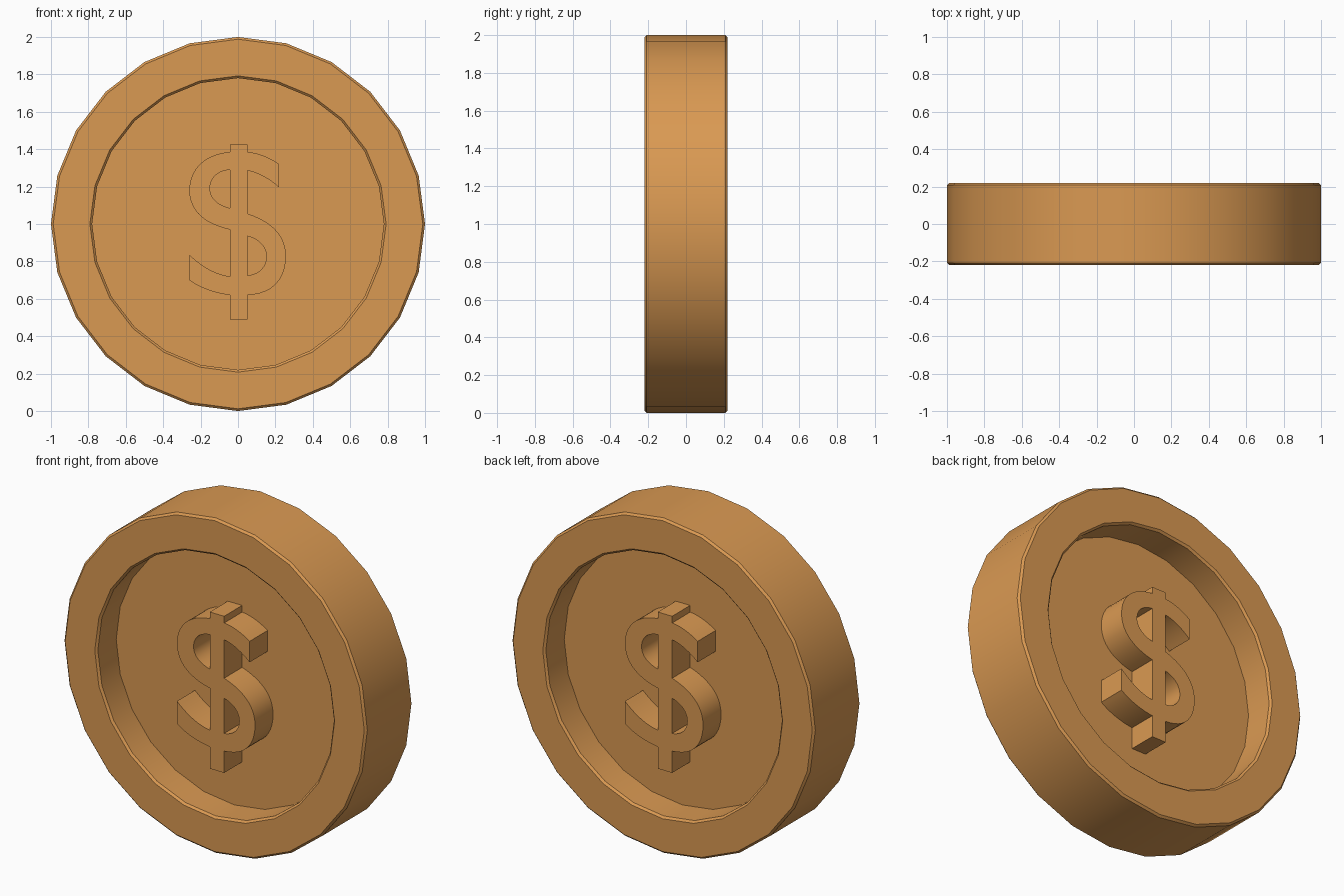
import bpy
import bmesh
from math import cos, sin, pi, radians
from mathutils import Vector
from mathutils.geometry import interpolate_bezier

SIDES = 24
RADIUS = 1.0
RECESS_RADIUS = 0.78
HALF_THICKNESS = 0.22
FLOOR = 0.035
RELIEF = 0.205
BEVEL = 0.012

default_cube = bpy.data.objects.get("Cube")
if default_cube:
    bpy.data.objects.remove(default_cube, do_unlink=True)

copper = bpy.data.materials.new("copper")
copper.use_nodes = True
copper_colour = (0.70, 0.32, 0.085, 1.0)
copper.diffuse_color = copper_colour
copper.node_tree.nodes["Principled BSDF"].inputs["Base Color"].default_value = copper_colour


def select_only(obj):
    bpy.ops.object.select_all(action="DESELECT")
    obj.select_set(True)
    bpy.context.view_layer.objects.active = obj


def smooth(obj):
    select_only(obj)
    bpy.ops.object.shade_smooth_by_angle(angle=radians(30))


# Coin body: a turned profile with a recess on both faces
def build_body():
    half = [
        (RECESS_RADIUS, -FLOOR),
        (RECESS_RADIUS, -HALF_THICKNESS + BEVEL),
        (RECESS_RADIUS + BEVEL, -HALF_THICKNESS),
        (RADIUS - BEVEL, -HALF_THICKNESS),
        (RADIUS, -HALF_THICKNESS + BEVEL),
    ]
    profile = half + [(r, -y) for r, y in reversed(half)]
    bm = bmesh.new()
    angles = [2 * pi * i / SIDES for i in range(SIDES)]
    rings = [[bm.verts.new((r * sin(a), y, r * cos(a))) for a in angles]
             for r, y in profile]
    for near, far in zip(rings, rings[1:]):
        for i in range(SIDES):
            j = (i + 1) % SIDES
            bm.faces.new((near[i], near[j], far[j], far[i]))
    bm.faces.new(rings[0])
    bm.faces.new(rings[-1])
    bmesh.ops.recalc_face_normals(bm, faces=bm.faces)
    mesh = bpy.data.meshes.new("coin_body")
    bm.to_mesh(mesh)
    bm.free()
    mesh.materials.append(copper)
    body = bpy.data.objects.new("coin_body", mesh)
    bpy.context.collection.objects.link(body)
    body.location.z = RADIUS
    smooth(body)


# Outline step: one point is a straight edge, three are a curve
def trace(start, steps):
    points = [Vector(start)]
    for step in steps:
        if len(step) == 1:
            points.append(Vector(step[0]))
        else:
            handle_a, handle_b, end = map(Vector, step)
            points += interpolate_bezier(points[-1], handle_a, handle_b, end, 12)[1:]
    return points


LEFT, RIGHT = -0.043, 0.052   # sides of the upright bar

outline = trace((LEFT, 1.425), [
    [(RIGHT, 1.425)],
    [(RIGHT, 1.385)],
    [(0.11, 1.38), (0.17, 1.355), (0.22, 1.32)],
    [(0.22, 1.195)],
    [(0.17, 1.24), (0.11, 1.275), (RIGHT, 1.285)],
    [(RIGHT, 1.055)],
    [(0.19, 1.01), (0.256, 0.93), (0.256, 0.83)],
    [(0.256, 0.70), (0.18, 0.625), (RIGHT, 0.62)],
    [(RIGHT, 0.49)],
    [(LEFT, 0.49)],
    [(LEFT, 0.62)],
    [(-0.12, 0.63), (-0.2, 0.655), (-0.26, 0.70)],
    [(-0.26, 0.835)],
    [(-0.19, 0.77), (-0.12, 0.73), (LEFT, 0.72)],
    [(LEFT, 0.97)],
    [(-0.18, 1.0), (-0.26, 1.07), (-0.26, 1.18)],
    [(-0.26, 1.30), (-0.17, 1.375), (LEFT, 1.385)],
])
upper_hole = trace((LEFT, 1.085), [
    [(-0.11, 1.10), (-0.15, 1.14), (-0.15, 1.19)],
    [(-0.15, 1.245), (-0.11, 1.285), (LEFT, 1.29)],
])
lower_hole = trace((RIGHT, 0.935), [
    [(0.11, 0.92), (0.152, 0.88), (0.152, 0.825)],
    [(0.152, 0.77), (0.11, 0.73), (RIGHT, 0.725)],
])


# Raised emblem: a filled outline with two openings, standing on the recess floor
def build_relief(name, turn):
    curve = bpy.data.curves.new(name, "CURVE")
    curve.dimensions = "2D"
    curve.fill_mode = "BOTH"
    base = FLOOR - BEVEL
    curve.extrude = (RELIEF - base) / 2
    for loop in (outline, upper_hole, lower_hole):
        spline = curve.splines.new("POLY")
        spline.points.add(len(loop) - 1)
        for point, co in zip(spline.points, loop):
            point.co = (co.x, co.y, 0, 1)
        spline.use_cyclic_u = True
    curve.materials.append(copper)
    relief = bpy.data.objects.new(name, curve)
    bpy.context.collection.objects.link(relief)
    middle = (RELIEF + base) / 2
    relief.rotation_euler = (pi / 2, 0, turn)
    relief.location = (middle * sin(turn), -middle * cos(turn), 0)
    select_only(relief)
    bpy.ops.object.convert(target="MESH")
    relief = bpy.context.view_layer.objects.active
    # Weld the caps to the walls
    bm = bmesh.new()
    bm.from_mesh(relief.data)
    bmesh.ops.remove_doubles(bm, verts=bm.verts, dist=0.0005)
    bmesh.ops.recalc_face_normals(bm, faces=bm.faces)
    bm.to_mesh(relief.data)
    bm.free()
    smooth(relief)


build_body()
build_relief("front_relief", 0)
build_relief("back_relief", pi)
